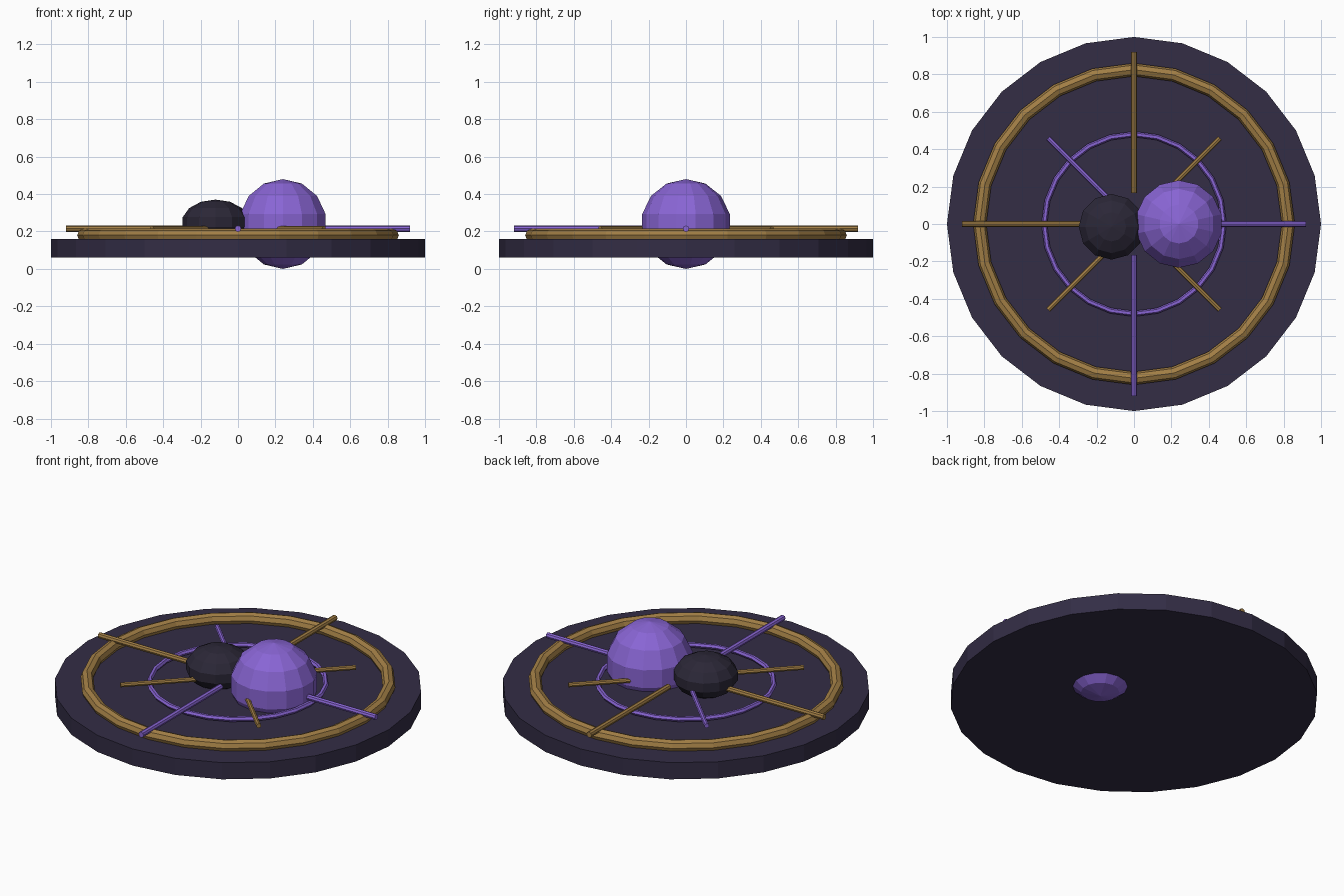
import bpy
import math

if "Cube" in bpy.data.objects:
    bpy.data.objects.remove(bpy.data.objects["Cube"])


def material(name, rgb):
    m = bpy.data.materials.new(name)
    m.diffuse_color = (*rgb, 1)
    m.use_nodes = True
    m.node_tree.nodes["Principled BSDF"].inputs["Base Color"].default_value = m.diffuse_color
    return m


DARK = material("dark_violet", (0.033, 0.026, 0.06))
BLACK = material("near_black", (0.024, 0.02, 0.038))
PURPLE = material("purple", (0.25, 0.13, 0.66))
GOLD = material("gold", (0.36, 0.21, 0.06))


def finish(name, mat):
    obj = bpy.context.object
    obj.name = name
    obj.data.materials.append(mat)
    return obj


def orb(name, mat, center, radius, segments, squash=1.0):
    bpy.ops.mesh.primitive_uv_sphere_add(segments=segments, ring_count=7,
                                         radius=radius, location=center)
    finish(name, mat).scale.z = squash


def ring(name, mat, major, minor, z, sides):
    bpy.ops.mesh.primitive_torus_add(major_radius=major, minor_radius=minor,
                                     major_segments=24, minor_segments=sides,
                                     location=(0, 0, z))
    finish(name, mat)


def ray(name, mat, angle, start, end, radius):
    mid = (start + end) / 2
    a = math.radians(angle)
    bpy.ops.mesh.primitive_cylinder_add(
        vertices=8, radius=radius, depth=end - start,
        location=(mid * math.cos(a), mid * math.sin(a), 0.215),
        rotation=(0, math.pi / 2, a))
    finish(name, mat)


# Base disc
bpy.ops.mesh.primitive_cylinder_add(vertices=24, radius=1, depth=0.1,
                                    location=(0, 0, 0.11))
finish("base_disc", DARK)

# Raised rings
ring("outer_ring", GOLD, 0.825, 0.035, 0.18, 8)
ring("inner_ring", PURPLE, 0.48, 0.015, 0.18, 6)

# Rays: long on the axes, short on the diagonals
for i, mat in enumerate((PURPLE, GOLD, GOLD, PURPLE, GOLD, GOLD, PURPLE, GOLD)):
    if i % 2 == 0:
        ray(f"long_ray_{i}", mat, i * 45, 0.165, 0.92, 0.017)
    else:
        ray(f"short_ray_{i}", mat, i * 45, 0.2, 0.65, 0.014)

# Central orbs
orb("large_orb", PURPLE, (0.24, 0, 0.24), 0.24, 14)
orb("small_orb", BLACK, (-0.12, -0.015, 0.25), 0.18, 12, 0.67)
